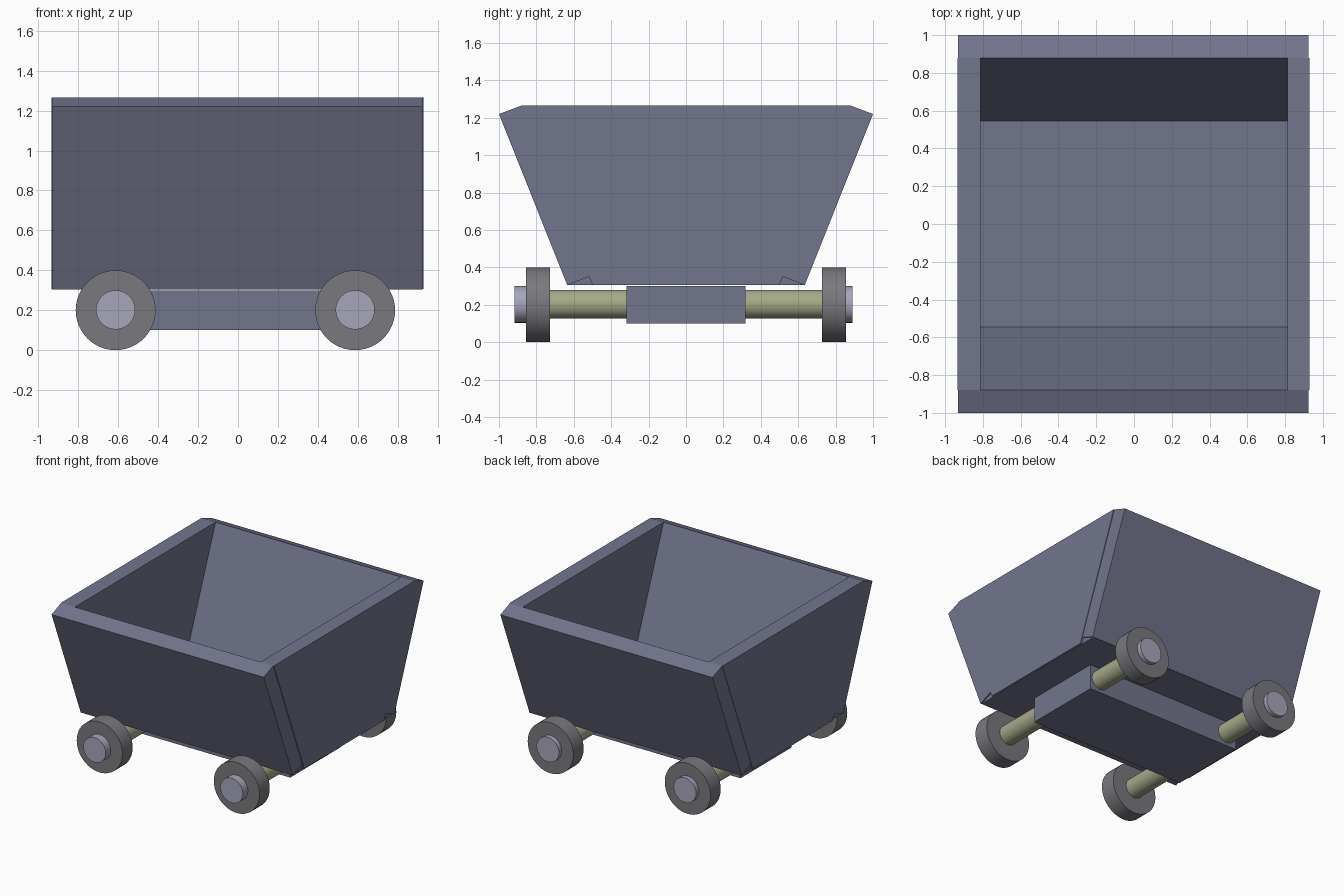
import bpy, bmesh, math

if "Cube" in bpy.data.objects:
    bpy.data.objects.remove(bpy.data.objects["Cube"])


def material(name, rgb):
    m = bpy.data.materials.new(name)
    m.diffuse_color = (*rgb, 1)
    m.use_nodes = True
    m.node_tree.nodes["Principled BSDF"].inputs["Base Color"].default_value = m.diffuse_color
    return m


IRON = material("blue_grey_iron", (0.17, 0.18, 0.27))
WHEEL = material("wheel_grey", (0.19, 0.19, 0.21))
HUB = material("hub_steel", (0.38, 0.38, 0.50))
AXLE = material("axle_olive", (0.38, 0.40, 0.25))


def extrude_x(name, profile, x0, x1, mat):
    """Extrude a closed (y, z) profile along x."""
    bm = bmesh.new()
    face = bm.faces.new([bm.verts.new((x0, y, z)) for y, z in profile])
    res = bmesh.ops.extrude_face_region(bm, geom=[face])
    verts = [v for v in res["geom"] if isinstance(v, bmesh.types.BMVert)]
    bmesh.ops.translate(bm, verts=verts, vec=(x1 - x0, 0, 0))
    bmesh.ops.recalc_face_normals(bm, faces=bm.faces)
    me = bpy.data.meshes.new(name)
    bm.to_mesh(me)
    bm.free()
    me.materials.append(mat)
    ob = bpy.data.objects.new(name, me)
    bpy.context.collection.objects.link(ob)
    return ob


def rect(y, z0, z1):
    return [(-y, z0), (y, z0), (y, z1), (-y, z1)]


def cylinder_y(name, x, y0, y1, z, r, mat):
    """Smooth-sided cylinder lying along y."""
    bpy.ops.mesh.primitive_cylinder_add(
        vertices=48, radius=r, depth=y1 - y0,
        location=(x, (y0 + y1) / 2, z), rotation=(math.pi / 2, 0, 0))
    ob = bpy.context.object
    ob.name = name
    ob.data.materials.append(mat)
    bpy.ops.object.shade_smooth_by_angle(angle=math.radians(35))


# Tub: floor, upright end walls, sloping side walls
extrude_x("tub_floor", rect(0.63, 0.305, 0.43), -0.92, 0.915, IRON)
end_profile = [(-0.50, 0.306), (0.50, 0.306), (0.88, 1.265), (-0.88, 1.265)]
extrude_x("end_wall_left", end_profile, -0.935, -0.812, IRON)
extrude_x("end_wall_right", end_profile, 0.812, 0.93, IRON)
for side, s in (("front", -1), ("back", 1)):
    wall = [(s * 0.635, 0.305), (s * 1.0, 1.22), (s * 0.88, 1.265), (s * 0.515, 0.352)]
    extrude_x(f"side_wall_{side}", wall, -0.932, 0.925, IRON)

# Chassis block under the tub
extrude_x("chassis", rect(0.318, 0.10, 0.30), -0.70, 0.68, IRON)

# Axles, wheels and hubs
for end, x in (("left", -0.613), ("right", 0.587)):
    cylinder_y(f"axle_{end}", x, -0.75, 0.75, 0.203, 0.077, AXLE)
    cylinder_y(f"wheel_front_{end}", x, -0.855, -0.727, 0.20, 0.20, WHEEL)
    cylinder_y(f"wheel_back_{end}", x, 0.727, 0.855, 0.20, 0.20, WHEEL)
    cylinder_y(f"hub_front_{end}", x, -0.918, -0.80, 0.202, 0.098, HUB)
    cylinder_y(f"hub_back_{end}", x, 0.80, 0.89, 0.202, 0.098, HUB)
